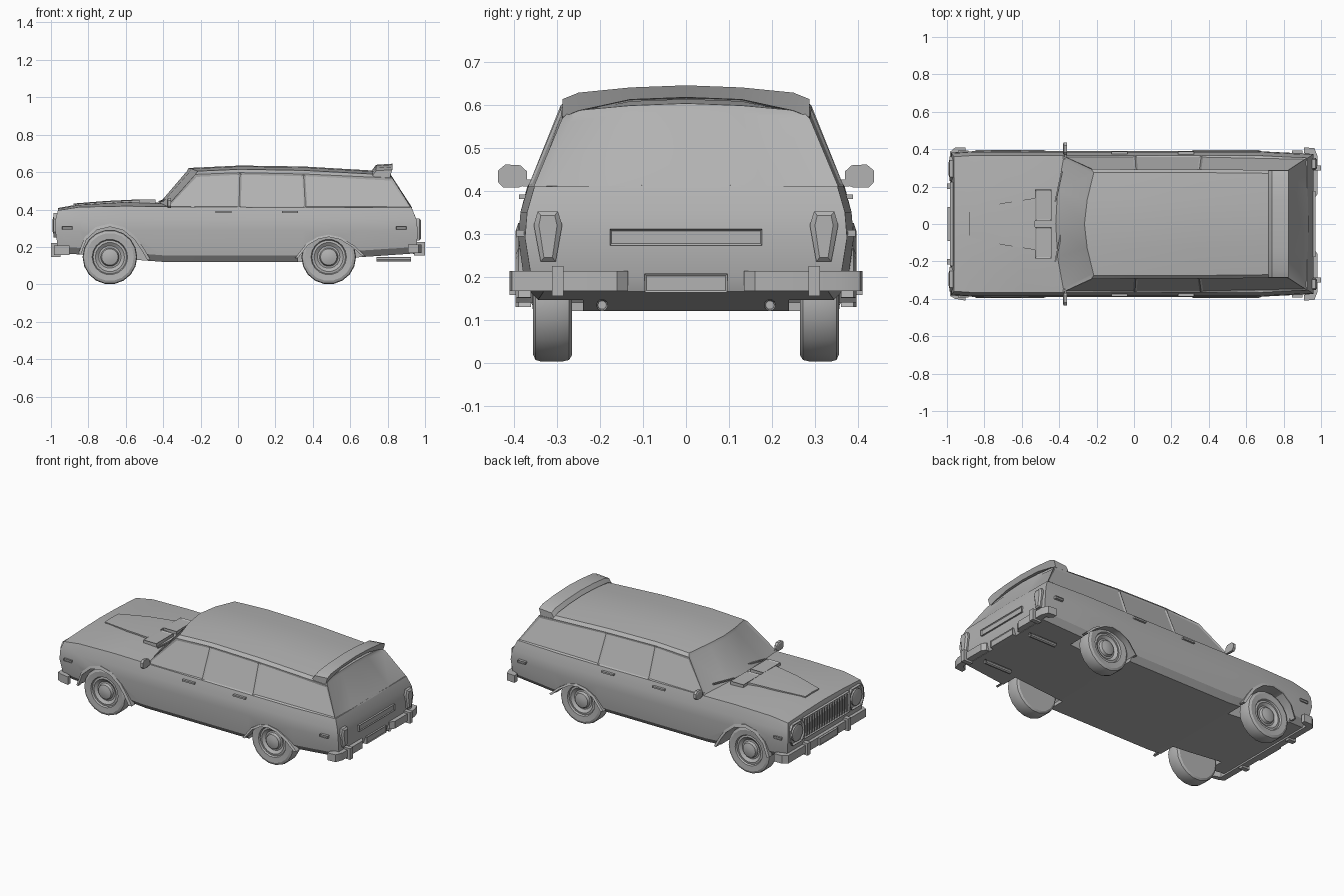
import bpy, bmesh, math

if "Cube" in bpy.data.objects:
    bpy.data.objects.remove(bpy.data.objects["Cube"])

grey = bpy.data.materials.new("plain_grey")
grey.use_nodes = True
grey.diffuse_color = (0.45, 0.45, 0.45, 1)
grey.node_tree.nodes["Principled BSDF"].inputs["Base Color"].default_value = grey.diffuse_color


def finish(name, bm, mirror=False):
    bmesh.ops.recalc_face_normals(bm, faces=bm.faces)
    mesh = bpy.data.meshes.new(name)
    bm.to_mesh(mesh)
    bm.free()
    mesh.materials.append(grey)
    ob = bpy.data.objects.new(name, mesh)
    bpy.context.collection.objects.link(ob)
    if mirror:
        ob.modifiers.new("mirror", "MIRROR").use_axis = (False, True, False)
    return ob


def activate(ob):
    bpy.ops.object.select_all(action="DESELECT")
    ob.select_set(True)
    bpy.context.view_layer.objects.active = ob


def loft(bm, rings, closed=True, caps=True):
    """Skin a list of equal point rings; returns the grid of vertices."""
    grid = [[bm.verts.new(p) for p in r] for r in rings]
    n = len(grid[0])
    for a, b in zip(grid, grid[1:]):
        for i in range(n if closed else n - 1):
            j = (i + 1) % n
            bm.faces.new((a[i], a[j], b[j], b[i]))
    if caps:
        bm.faces.new(grid[0])
        bm.faces.new(grid[-1])
    return grid


def prism(name, pts, axis, a, b, mirror=False, inset=None):
    """Extrude an outline along an axis; inset=(thickness, depth) shapes the far cap."""
    place = {"x": lambda u, v, w: (w, u, v), "y": lambda u, v, w: (u, w, v),
             "z": lambda u, v, w: (u, v, w)}[axis]
    bm = bmesh.new()
    loft(bm, [[place(u, v, w) for u, v in pts] for w in (a, b)])
    if inset:
        bm.faces.ensure_lookup_table()
        bmesh.ops.recalc_face_normals(bm, faces=bm.faces)
        bmesh.ops.inset_region(bm, faces=[bm.faces[-1]], thickness=inset[0], depth=inset[1])
    return finish(name, bm, mirror)


def rect(u0, u1, v0, v1):
    return [(u0, v0), (u1, v0), (u1, v1), (u0, v1)]


def circle(u, v, r, n=14):
    return [(u + r * math.cos(math.tau * i / n), v + r * math.sin(math.tau * i / n)) for i in range(n)]


# Lower body: cross-sections from nose to tail
def body_ring(x, zb, belt, deck, w, shift):
    half = [(0, zb), (0.345, zb), (0.375, zb + 0.035), (0.39, 0.29), (0.385, 0.35),
            (0.367, belt), (0.18, deck - 0.004), (0, deck)]
    right = [(x + s, y * w, z) for (y, z), s in zip(half, shift)]
    return right + [(px, -y, z) for px, y, z in right[6:0:-1]]


flat = [0] * 8
nose = [0.02, 0.02, 0, -0.015, -0.012, 0, 0, 0]
tail = [0.015, 0.015, 0.028, 0.033, 0.025, 0, 0, 0]
stations = [(-0.963, 0.165, 0.395, 0.408, 0.98, nose), (-0.85, 0.16, 0.413, 0.428, 1, flat),
            (-0.6, 0.135, 0.418, 0.443, 1, flat), (-0.4, 0.12, 0.415, 0.435, 1, flat),
            (0.35, 0.12, 0.41, 0.42, 1, flat), (0.65, 0.145, 0.41, 0.42, 1, flat),
            (0.928, 0.165, 0.41, 0.415, 0.96, tail)]
bm = bmesh.new()
grid = loft(bm, [body_ring(*s) for s in stations], caps=False)
for end in (grid[0], grid[-1]):
    for ids in ((0, 1, 2, 12, 13), (2, 3, 11, 12), (3, 4, 10, 11), (4, 5, 6, 7, 8, 9, 10)):
        bm.faces.new([end[i] for i in ids])
body = finish("body", bm)

# Wheel openings cut from the body, each with a raised lip
arches = {
    "front": (-0.685, [(-0.84, 0.16), (-0.81, 0.24), (-0.755, 0.29), (-0.685, 0.307),
                       (-0.615, 0.29), (-0.555, 0.24), (-0.52, 0.19), (-0.485, 0.13)]),
    "rear": (0.485, [(0.32, 0.14), (0.375, 0.21), (0.43, 0.242), (0.485, 0.253),
                     (0.545, 0.24), (0.61, 0.2), (0.665, 0.15)])}
for where, (cx, arc) in arches.items():
    for side in (1, -1):
        outline = [(arc[0][0], 0.05)] + arc + [(arc[-1][0], 0.05)]
        cutter = prism("arch_cutter", outline, "y", side * 0.24, side * 0.5)
        cutter.hide_render = True
        cut = body.modifiers.new("arch", "BOOLEAN")
        cut.operation, cut.solver, cut.object = "DIFFERENCE", "EXACT", cutter
        activate(body)
        bpy.ops.object.modifier_apply(modifier=cut.name)
        bpy.data.objects.remove(cutter)
    bm = bmesh.new()
    rings = []
    for x, z in arc:
        ox, oz = cx + (x - cx) * 1.09, 0.13 + (z - 0.13) * 1.1
        rings.append([(x, 0.36, z), (x, 0.396, z), (ox, 0.39, oz), (ox, 0.36, oz)])
    loft(bm, rings)
    finish(where + "_arch_lips", bm, True)

# Cabin: half outlines at each pillar, mirrored to full width, windows inset
pillars = [
    [(-0.385, 0.367, 0.41), (-0.228, 0.294, 0.588), (-0.215, 0.275, 0.605), (-0.25, 0.13, 0.618), (-0.265, 0, 0.622)],
    [(0.005, 0.367, 0.41), (0.01, 0.292, 0.597), (0.01, 0.275, 0.615), (0.01, 0.13, 0.63), (0.01, 0, 0.635)],
    [(0.36, 0.367, 0.41), (0.35, 0.292, 0.59), (0.35, 0.275, 0.609), (0.35, 0.13, 0.625), (0.35, 0, 0.63)],
    [(0.925, 0.354, 0.41), (0.825, 0.288, 0.568), (0.805, 0.27, 0.585), (0.81, 0.13, 0.598), (0.812, 0, 0.603)]]
bm = bmesh.new()
grid = loft(bm, [p + [(x, -y, z) for x, y, z in p[3::-1]] for p in pillars], closed=False, caps=False)
bm.faces.ensure_lookup_table()
side_windows = [f for i, f in enumerate(bm.faces) if i % 8 in (0, 7)]
screens = []
for ring, base_x, base_z in ((grid[0], -0.43, 0.43), (grid[-1], 0.937, 0.41)):
    sx = ring[0].co.x * 0.3 + base_x * 0.7
    b = [ring[0], bm.verts.new((sx, 0.18, base_z)), bm.verts.new((base_x, 0, base_z)),
         bm.verts.new((sx, -0.18, base_z)), ring[8]]
    screens.append([bm.faces.new(f) for f in (
        (b[0], ring[1], ring[2], ring[3], b[1]), (b[1], ring[3], ring[4], b[2]),
        (b[2], ring[4], ring[5], b[3]), (b[3], ring[5], ring[6], ring[7], b[4]))])
bmesh.ops.recalc_face_normals(bm, faces=bm.faces)
bmesh.ops.inset_individual(bm, faces=side_windows, thickness=0.014, depth=-0.006)
for glass in screens:
    bmesh.ops.inset_region(bm, faces=glass, thickness=0.018, depth=-0.005)
finish("cabin", bm)

# Roof-edge air deflector following the arch of the roof
bm = bmesh.new()
rings = []
for y, base in ((-0.287, 0.583), (-0.25, 0.598), (-0.13, 0.61), (0, 0.615),
                (0.13, 0.61), (0.25, 0.598), (0.287, 0.583)):
    low = -0.012 if abs(y) > 0.2 else 0.002
    rings.append([(x, y, base + dz) for x, dz in (
        (0.72, 0), (0.738, 0.024), (0.825, 0.03), (0.812, low), (0.74, low - 0.005))])
loft(bm, rings)
finish("roof_spoiler", bm)

# Hood bulge, vents and wipers
bm = bmesh.new()
loft(bm, [[(x, -w, z - 0.02), (x, -w, z), (x, 0, z + 0.003), (x, w, z), (x, w, z - 0.02)]
          for x, w, z in ((-0.88, 0.068, 0.429), (-0.7, 0.112, 0.443), (-0.53, 0.138, 0.451))])
finish("hood_bulge", bm)
prism("hood_vents", rect(-0.53, -0.44, 0.015, 0.185), "z", 0.425, 0.454, True, (0.013, -0.005))
for y in (-0.2, 0.12):
    bm = bmesh.new()
    loft(bm, [[(x + a, yy, z + c) for a, c in rect(0, 0.008, 0, 0.008)]
              for x, yy, z in ((-0.425, y, 0.436), (-0.39, y + 0.16, 0.452))])
    finish("wiper", bm)

# Nose: grille, slats, round lamps
prism("grille_frame", rect(-0.225, 0.225, 0.25, 0.378), "x", -0.955, -0.985, inset=(0.012, -0.012))
for i in range(17):
    y = -0.2 + i * 0.025
    prism("grille_slat", rect(y - 0.006, y + 0.006, 0.26, 0.368), "x", -0.96, -0.984)
prism("headlamp_bezels", [(0.23, 0.28), (0.25, 0.25), (0.34, 0.25), (0.362, 0.28),
                          (0.362, 0.35), (0.34, 0.38), (0.25, 0.38), (0.23, 0.35)],
      "x", -0.95, -0.986, True, (0.01, -0.01))
prism("headlamps", circle(0.296, 0.315, 0.052), "x", -0.95, -0.986, True, (0.018, 0.005))
prism("front_plate", rect(-0.09, 0.09, 0.16, 0.205), "x", -0.95, -0.998, inset=(0.006, -0.003))

# Bumpers: wrapped bars with upright guards
prism("front_bumper", [(-0.955, -0.4), (-0.9, -0.41), (-0.9, -0.385), (-0.945, -0.37), (-0.945, 0.37),
                       (-0.9, 0.385), (-0.9, 0.41), (-0.955, 0.41), (-0.985, 0.385), (-0.985, -0.385)],
      "z", 0.157, 0.207)
prism("front_guards", rect(0.187, 0.217, 0.145, 0.222), "x", -0.95, -1, True, (0.006, 0))
prism("rear_bumper", [(0.94, 0.135), (0.962, 0.135), (0.982, 0.16), (0.982, 0.36), (0.965, 0.405),
                      (0.91, 0.41), (0.91, 0.38), (0.945, 0.36)], "z", 0.167, 0.213, True)
prism("rear_guards", rect(0.285, 0.312, 0.155, 0.225), "x", 0.94, 1, True, (0.006, 0))

# Tail: lamps, trim panel, plate, exhausts
prism("tail_lamps", [(0.303, 0.235), (0.338, 0.235), (0.354, 0.32), (0.345, 0.352),
                     (0.298, 0.352), (0.288, 0.32)], "x", 0.93, 0.97, True, (0.012, 0.009))
prism("tailgate_trim", rect(-0.177, 0.177, 0.273, 0.311), "x", 0.94, 0.97, inset=(0.006, -0.005))
prism("rear_plate", rect(-0.097, 0.097, 0.163, 0.207), "x", 0.935, 0.967, inset=(0.007, -0.004))
prism("exhaust_pipes", circle(0.195, 0.134, 0.014, 10), "x", 0.74, 0.925, True, (0.004, -0.02))

# Side details: handles, markers, mirrors
for x in (-0.12, 0.235):
    prism("door_handles", rect(x, x + 0.085, 0.381, 0.391), "y", 0.365, 0.388, True)
for x in (-0.94, 0.845):
    prism("side_markers", rect(x, x + 0.055, 0.293, 0.308), "y", 0.37, 0.394, True, (0.004, -0.003))
prism("door_mirrors", [(0.37, 0.415), (0.39, 0.407), (0.425, 0.407), (0.437, 0.42), (0.437, 0.447),
                       (0.42, 0.461), (0.385, 0.459), (0.37, 0.445)], "x", -0.358, -0.375, True, (0.008, 0.004))
prism("mirror_stalks", rect(0.345, 0.38, 0.41, 0.426), "x", -0.36, -0.372, True)

# Wheels: one turned profile of (radius, y), tyre to hub cap
profile = [(0.13, 0.265), (0.142, 0.272), (0.146, 0.29), (0.146, 0.335), (0.142, 0.35), (0.128, 0.356),
           (0.095, 0.353), (0.09, 0.343), (0.078, 0.345), (0.06, 0.332), (0.05, 0.334), (0.044, 0.35), (0.02, 0.357)]
for where, (cx, arc) in arches.items():
    bm = bmesh.new()
    loft(bm, [[(u, y, v) for u, v in circle(cx, 0.146, r, 18)] for r, y in profile])
    finish(where + "_wheels", bm, True)

# Smooth shading with crisp creases
for ob in bpy.context.collection.objects:
    if ob.type == "MESH" and grey.name in ob.data.materials:
        activate(ob)
        bpy.ops.object.shade_smooth_by_angle(angle=math.radians(28))
